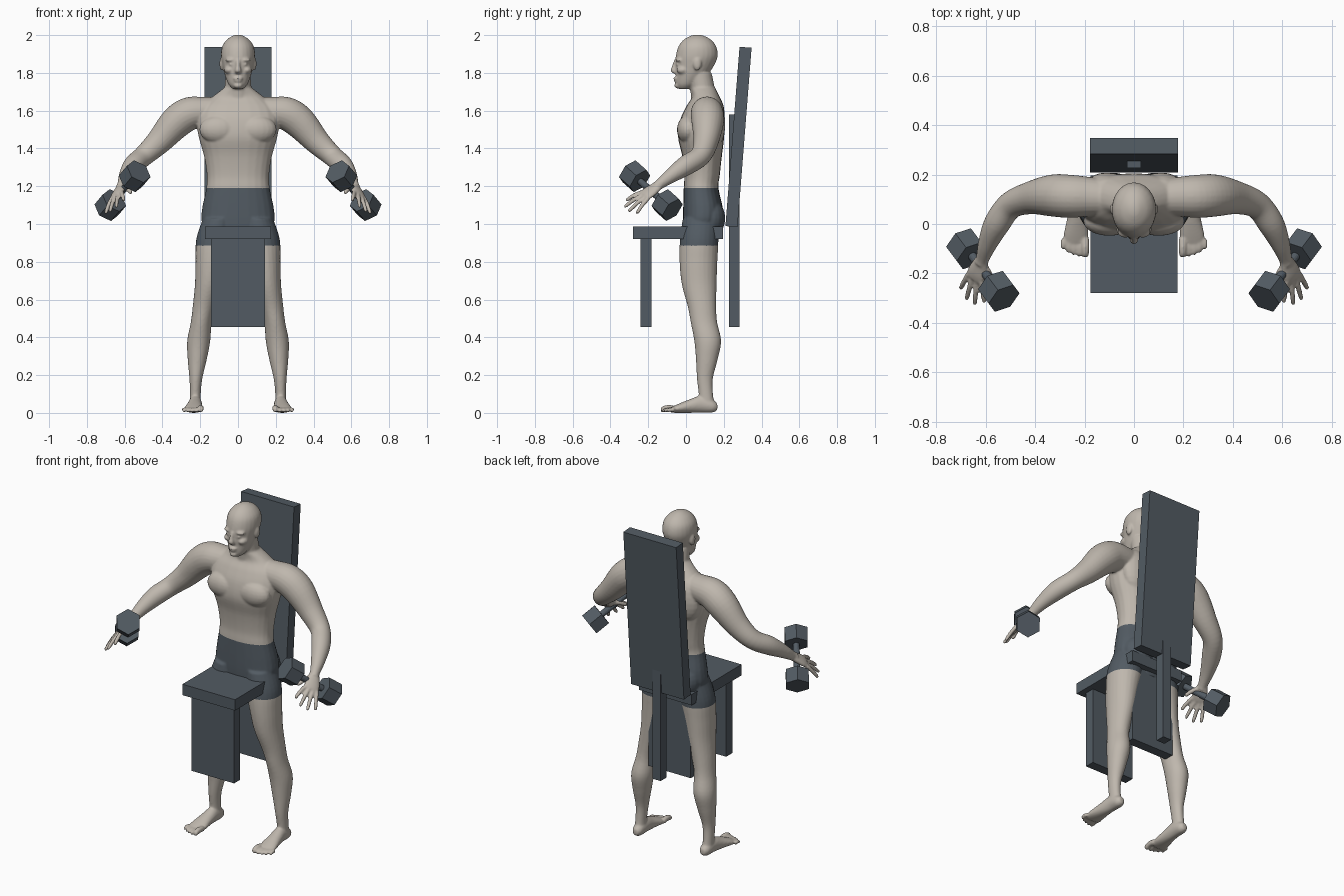
import bpy, bmesh, math
from mathutils import Vector, Matrix

cube = bpy.data.objects.get("Cube")
if cube:
    bpy.data.objects.remove(cube)


def material(name, rgb):
    mat = bpy.data.materials.new(name)
    mat.use_nodes = True
    mat.diffuse_color = (*rgb, 1)
    mat.node_tree.nodes["Principled BSDF"].inputs["Base Color"].default_value = (*rgb, 1)
    return mat


skin = material("skin", (0.52, 0.475, 0.42))
slate = material("slate", (0.085, 0.105, 0.125))
X, Y, Z = Vector((1, 0, 0)), Vector((0, 1, 0)), Vector((0, 0, 1))


def make_object(name, bm, mats):
    bmesh.ops.recalc_face_normals(bm, faces=bm.faces)
    mesh = bpy.data.meshes.new(name)
    bm.to_mesh(mesh)
    bm.free()
    for mat in mats:
        mesh.materials.append(mat)
    obj = bpy.data.objects.new(name, mesh)
    bpy.context.collection.objects.link(obj)
    return obj


def spline(keys, steps=5):
    """Smoothly resample rows of numbers."""
    rows = []
    for i in range(len(keys) - 1):
        a, b, c, d = (keys[max(i - 1, 0)], keys[i], keys[i + 1],
                      keys[min(i + 2, len(keys) - 1)])
        for k in range(steps):
            t = k / steps
            rows.append([q + t / 2 * (r - p + t * (2*p - 5*q + 4*r - s + t * (3*(q - r) + s - p)))
                         for p, q, r, s in zip(a, b, c, d)])
    return rows + [list(keys[-1])]


def loft(bm, keys, side=1, axis=None, ref=Y, power=1.0, sides=24):
    """Closed skin through rows of (x, y, z, half width, half depth)."""
    rows = spline(keys)
    points = [Vector(r[:3]) for r in rows]
    rings = []
    for i, row in enumerate(rows):
        t = axis or (points[min(i + 1, len(points) - 1)] - points[max(i - 1, 0)]).normalized()
        u = ref.cross(t).normalized()
        v = t.cross(u)
        ring = []
        for k in range(sides):
            c, s = math.cos(math.tau * k / sides), math.sin(math.tau * k / sides)
            p = (points[i] + u * row[3] * math.copysign(abs(c) ** power, c)
                 + v * row[4] * math.copysign(abs(s) ** power, s))
            ring.append(bm.verts.new((p.x * side, p.y, p.z)))
        rings.append(ring)
    for a, b in zip(rings, rings[1:]):
        for k in range(sides):
            n = (k + 1) % sides
            bm.faces.new((a[k], a[n], b[n], b[k]))
    bm.faces.new(rings[0])
    bm.faces.new(rings[-1])


def blob(bm, centre, radii, side=1):
    c = Vector((centre[0] * side, centre[1], centre[2]))
    bmesh.ops.create_uvsphere(bm, u_segments=20, v_segments=12, radius=1,
                              matrix=Matrix.Translation(c) @ Matrix.Diagonal((*radii, 1)))


def digit(bm, base, tip, r, side):
    """Finger or toe with a slight arch and rounded end."""
    a, b = Vector(base), Vector(tip)
    mid = a.lerp(b, 0.5) + Z * r * 0.4
    loft(bm, [(*a, r, r), (*mid, r, r), (*a.lerp(b, 0.92), r * .85, r * .85),
              (*b, r * .4, r * .4)], side, ref=X if abs((b - a).x) < .03 else Z, sides=10)


body = bmesh.new()

# Torso and neck
loft(body, [(0, y, z, w, d) for z, y, w, d in (
    (.9, .075, .12, .085), (1, .085, .188, .1), (1.08, .09, .19, .105),
    (1.19, .08, .168, .092), (1.26, .085, .165, .094), (1.36, .085, .18, .105),
    (1.46, .08, .208, .122), (1.55, .087, .22, .118), (1.62, .1, .2, .1),
    (1.67, .105, .14, .075), (1.72, .09, .075, .065))], axis=Z, power=.88)
loft(body, [(0, .1, 1.6, .08, .07), (0, .09, 1.7, .072, .066), (0, .07, 1.8, .066, .066)], axis=Z)

# Head
loft(body, [(0, y, z, w, d) for z, y, w, d in (
    (1.715, -.008, .028, .03), (1.74, .005, .05, .057), (1.79, .03, .07, .084),
    (1.84, .046, .082, .103), (1.89, .057, .09, .111), (1.94, .06, .084, .1),
    (1.975, .06, .06, .073), (1.995, .06, .03, .038), (2.002, .06, .01, .012))], axis=Z)
loft(body, [(0, -.05, 1.87, .012, .012), (0, -.061, 1.835, .012, .014),
            (0, -.066, 1.81, .018, .016), (0, -.052, 1.795, .014, .01)], axis=Z)
blob(body, (0, -.052, 1.771), (.026, .015, .008))
blob(body, (0, -.049, 1.757), (.022, .015, .009))
blob(body, (0, -.042, 1.733), (.024, .02, .016))

for s in (1, -1):
    # Face and muscle masses
    blob(body, (.036, -.034, 1.868), (.032, .022, .011), s)
    blob(body, (.034, -.04, 1.845), (.016, .013, .009), s)
    blob(body, (.046, -.015, 1.815), (.027, .036, .022), s)
    blob(body, (.086, .06, 1.848), (.012, .022, .036), s)
    blob(body, (.1, .01, 1.5), (.105, .058, .075), s)
    blob(body, (.11, .15, 1.53), (.09, .058, .13), s)
    blob(body, (.085, .13, 1.03), (.095, .078, .1), s)

    # Arm
    loft(body, [(.1, .105, 1.6, .07, .07), (.18, .11, 1.595, .078, .08),
                (.26, .112, 1.583, .088, .087), (.33, .115, 1.535, .086, .085),
                (.42, .105, 1.435, .068, .066), (.5, .075, 1.36, .055, .055),
                (.555, 0, 1.31, .053, .053), (.592, -.08, 1.255, .039, .039),
                (.612, -.14, 1.21, .027, .027), (.62, -.16, 1.195, .027, .027)], s)

    # Hand with spread fingers
    along, across = Vector((.035, -.08, -.06)).normalized(), Vector((.756, .42, -.5))
    normal = along.cross(across).normalized()
    loft(body, [(.609, -.135, 1.213, .024, .022), (.622, -.165, 1.19, .036, .02),
                (.637, -.2, 1.165, .044, .018), (.646, -.222, 1.149, .04, .013)], s, ref=normal)
    knuckle = Vector((.643, -.215, 1.153))
    tips = ((.605, -.318, 1.125), (.645, -.328, 1.09), (.678, -.306, 1.066), (.702, -.262, 1.055))
    for i, tip in enumerate(tips):
        digit(body, knuckle + across * (i - 1.5) * .023, tip, .0115, s)
    digit(body, (.605, -.165, 1.195), (.565, -.24, 1.165), .013, s)

    # Leg
    loft(body, [(x, y, z, w, d) for z, x, y, w, d in (
        (1.03, .1, .078, .085, .095), (.92, .123, .07, .098, .102), (.8, .14, .066, .085, .1),
        (.68, .155, .07, .073, .092), (.56, .18, .085, .06, .075), (.48, .195, .095, .055, .07),
        (.38, .208, .115, .061, .071), (.28, .216, .11, .05, .057), (.18, .223, .1, .034, .042),
        (.1, .226, .105, .029, .038), (.04, .226, .11, .03, .042))], s, axis=Z)

    # Foot and toes
    loft(body, [(.225, .166, .032, .016, .018), (.225, .14, .036, .031, .034),
                (.226, .08, .046, .035, .045), (.23, .02, .036, .041, .036),
                (.234, -.04, .024, .05, .024), (.236, -.078, .016, .048, .015)],
         s, axis=-Y, ref=Z)
    for i in range(5):
        r = .017 if i == 0 else .0115
        x = .197 if i == 0 else .2 + .0215 * i
        digit(body, (x, -.06, r + .004), (x, -.134 + .004 * i * i / 2, r), r, s)

# Fuse the masses into one smooth skin
figure = make_object("body", body, [])
fuse = figure.modifiers.new("fuse", "REMESH")
fuse.mode, fuse.voxel_size = "VOXEL", .006
relax = figure.modifiers.new("relax", "SMOOTH")
relax.factor, relax.iterations = .5, 5
bpy.context.view_layer.update()
graph = bpy.context.evaluated_depsgraph_get()
fused = bpy.data.meshes.new_from_object(figure.evaluated_get(graph))
figure.modifiers.clear()
figure.data = fused
fused.materials.clear()
fused.materials.append(skin)
fused.materials.append(slate)

# Shorts are a height band on the hips
for face in fused.polygons:
    face.use_smooth = True
    c = face.center
    face.material_index = int(.885 < c.z < 1.19 and abs(c.x) < .3)


def box(name, low, high, tilt=0):
    low, high = Vector(low), Vector(high)
    bm = bmesh.new()
    bmesh.ops.create_cube(bm, size=1, matrix=Matrix.Translation((low + high) / 2)
                          @ Matrix.Rotation(tilt, 4, "X") @ Matrix.Diagonal((*(high - low), 1)))
    return make_object(name, bm, [slate])


# Bench
box("seat", (-.176, -.28, .92), (.176, .197, .986))
box("front_leg", (-.142, -.24, .455), (.142, -.182, .925))
box("rear_leg", (-.142, .1, .455), (.142, .158, .925))
box("back_post", (-.028, .227, .455), (.028, .283, 1.58))
box("backrest", (-.177, .246, .985), (.177, .31, 1.937), math.radians(-4.5))


def prism(bm, centre, axis, radius, length, sides):
    turn = axis.to_track_quat("Z", "Y").to_matrix().to_4x4()
    bmesh.ops.create_cone(bm, cap_ends=True, segments=sides, radius1=radius, radius2=radius,
                          depth=length, matrix=Matrix.Translation(centre) @ turn)


# Dumbbells with six-sided heads
for side, s in (("left", 1), ("right", -1)):
    a, b = Vector((.547 * s, -.272, 1.253)), Vector((.676 * s, -.1, 1.1))
    bm = bmesh.new()
    for end in (a, b):
        prism(bm, end, b - a, .072, .088, 6)
    prism(bm, (a + b) / 2, b - a, .018, (b - a).length, 16)
    make_object(side + "_dumbbell", bm, [slate])
